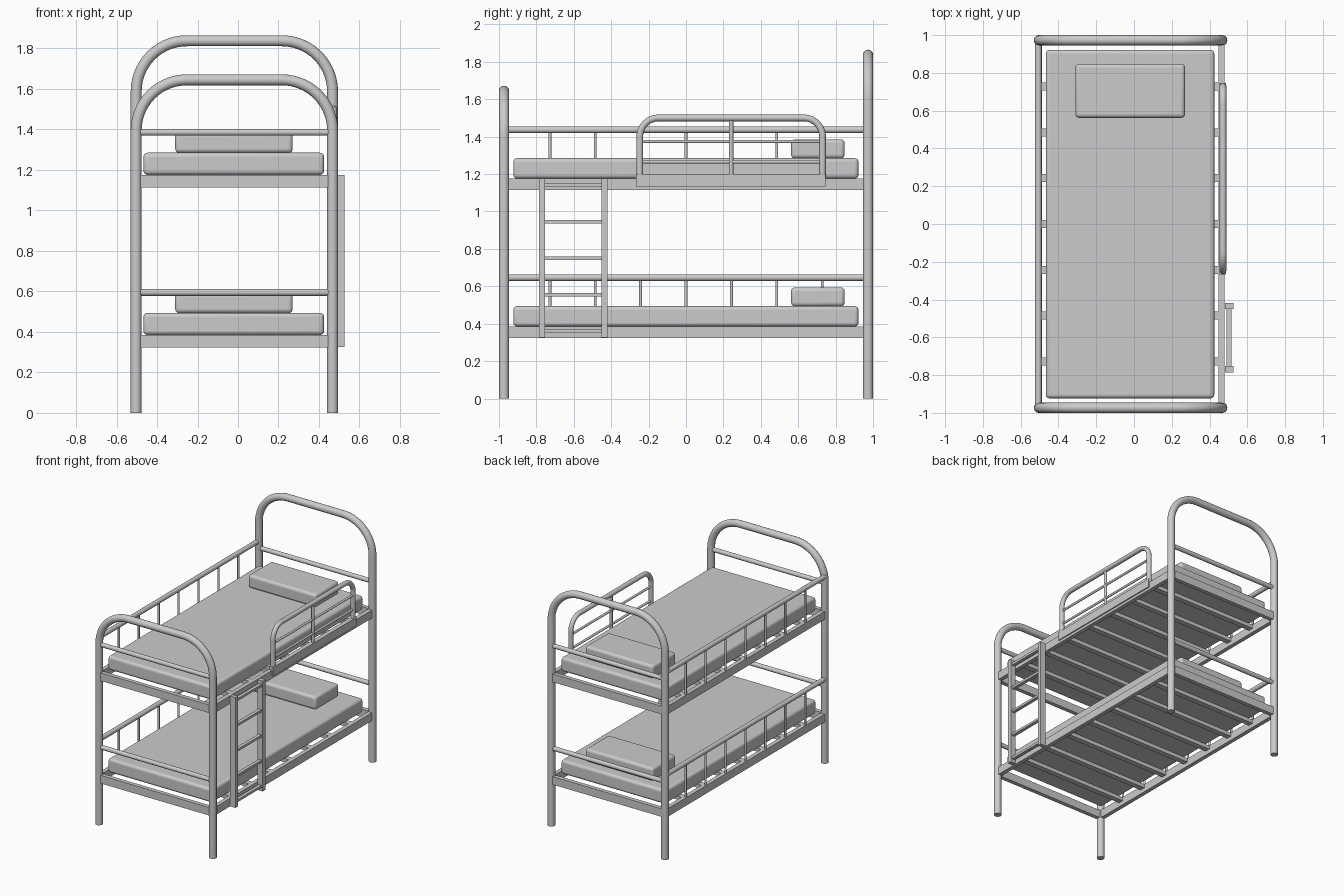
import bpy
from math import sin, cos, pi, radians

if "Cube" in bpy.data.objects:
    bpy.data.objects.remove(bpy.data.objects["Cube"])

XL, XR, XC = -0.503, 0.467, -0.018   # post centre lines
YE = 0.973                           # end frame position


def smooth(ob, angle=40):
    bpy.ops.object.select_all(action='DESELECT')
    ob.select_set(True)
    bpy.context.view_layer.objects.active = ob
    bpy.ops.object.shade_smooth_by_angle(angle=radians(angle))


def box(name, x0, x1, y0, y1, z0, z1, bevel=0):
    bpy.ops.mesh.primitive_cube_add(size=1, location=((x0 + x1) / 2, (y0 + y1) / 2, (z0 + z1) / 2))
    ob = bpy.context.object
    ob.name = name
    ob.scale = (x1 - x0, y1 - y0, z1 - z0)
    bpy.ops.object.transform_apply(location=False, rotation=False, scale=True)
    if bevel:
        m = ob.modifiers.new("round", 'BEVEL')
        m.width, m.segments = bevel, 4
        smooth(ob)
    return ob


def tube(name, pts, r, res=6):
    cu = bpy.data.curves.new(name, 'CURVE')
    cu.dimensions = '3D'
    cu.bevel_depth, cu.bevel_resolution = r, res
    cu.use_fill_caps = True
    sp = cu.splines.new('POLY')
    sp.points.add(len(pts) - 1)
    for p, co in zip(sp.points, pts):
        p.co = (*co, 1)
    ob = bpy.data.objects.new(name, cu)
    bpy.context.collection.objects.link(ob)
    bpy.ops.object.select_all(action='DESELECT')
    ob.select_set(True)
    bpy.context.view_layer.objects.active = ob
    bpy.ops.object.convert(target='MESH')
    smooth(bpy.context.object)


def arch(a, b, z0, z1, rad, n=14):
    """Upside-down U from (a, z0) over z1 to (b, z0) with rounded corners."""
    pts = [(a, z0)]
    for i in range(n + 1):
        t = pi - pi / 2 * i / n
        pts.append((a + rad + rad * cos(t), z1 - rad + rad * sin(t)))
    for i in range(n + 1):
        t = pi / 2 - pi / 2 * i / n
        pts.append((b - rad + rad * cos(t), z1 - rad + rad * sin(t)))
    return pts + [(b, z0)]


# Bent tube end frames
for name, y, top in (("front", -YE, 1.645), ("back", YE, 1.838)):
    tube(name + "_end_frame", [(u, y, v) for u, v in arch(XL, XR, 0, top, 0.25)], 0.027, 8)

SLATS = [-0.728 + 0.2427 * i for i in range(7)]

for bed, z in (("lower", 0.385), ("upper", 1.176)):
    zb = z - 0.062
    # Bed base rails
    for side, x in (("left", XL), ("right", 0.463)):
        box(f"{bed}_{side}_rail", x - 0.016, x + 0.016, -0.955, 0.955, zb, z)
    for end, y in (("front", -YE), ("back", YE)):
        box(f"{bed}_{end}_rail", XL, XR, y - 0.016, y + 0.016, zb, z)
        tube(f"{bed}_{end}_end_bar", [(XL, y, z + 0.21), (XR, y, z + 0.21)], 0.017)
    # Slats and wall side railing
    tube(f"{bed}_wall_railing", [(-0.507, -YE, z + 0.261), (-0.507, YE, z + 0.261)], 0.018)
    for i, y in enumerate(SLATS):
        box(f"{bed}_slat_{i}", XL, 0.463, y - 0.021, y + 0.021, z - 0.03, z - 0.001)
        tube(f"{bed}_baluster_{i}", [(-0.507, y, z - 0.01), (-0.507, y, z + 0.261)], 0.008, 3)
    # Bedding
    box(f"{bed}_mattress", -0.467, 0.425, -0.923, 0.922, z, z + 0.109, 0.02)
    box(f"{bed}_pillow", -0.31, 0.27, 0.562, 0.848, z + 0.108, z + 0.209, 0.02)

# Ladder
for name, y in (("front", -0.769), ("back", -0.435)):
    box(f"ladder_{name}_upright", 0.482, 0.527, y - 0.016, y + 0.016, 0.325, 1.176)
for i in range(5):
    z = 0.36 + 0.195 * i
    box(f"ladder_rung_{i}", 0.491, 0.517, -0.769, -0.435, z - 0.009, z + 0.009)

# Safety guard on the upper bed
GX = 0.471
tube("guard_frame", [(GX, u, v) for u, v in arch(-0.247, 0.73, 1.15, 1.5, 0.1)], 0.018)
tube("guard_post", [(GX, 0.241, 1.15), (GX, 0.241, 1.5)], 0.012, 4)
for i, z in enumerate((1.265, 1.374)):
    tube(f"guard_bar_{i}", [(GX, -0.247, z), (GX, 0.73, z)], 0.009, 3)
box("guard_plate", 0.453, 0.488, -0.268, 0.747, 1.134, 1.2)
